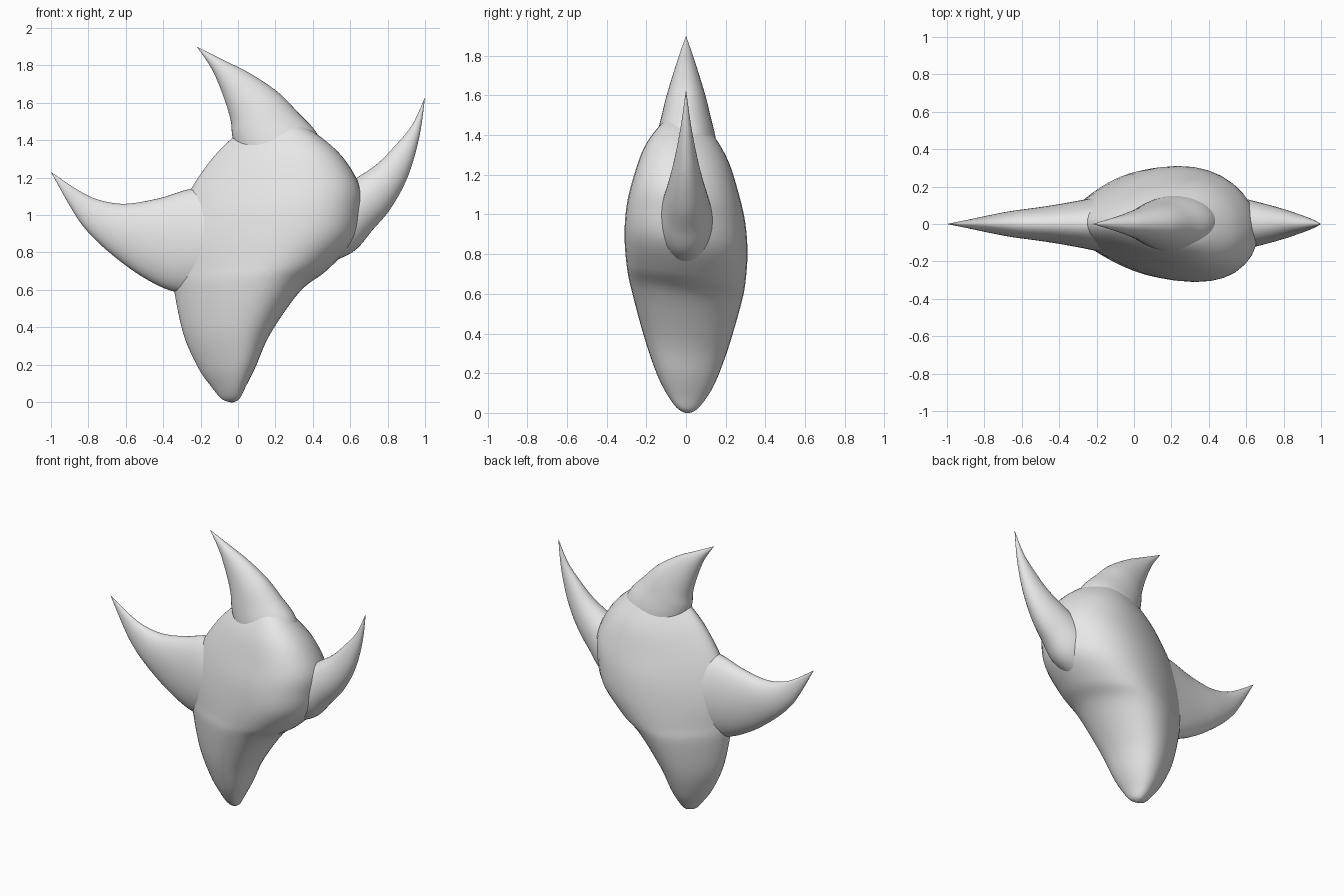
import bpy
import bmesh
import math

STEPS = 6    # rings between two sections
SIDES = 40   # points around each ring

cube = bpy.data.objects.get("Cube")
if cube:
    bpy.data.objects.remove(cube, do_unlink=True)

grey = bpy.data.materials.new("plain_grey")
grey.use_nodes = True
grey.diffuse_color = (0.8, 0.8, 0.8, 1)
grey.node_tree.nodes["Principled BSDF"].inputs["Base Color"].default_value = (0.8, 0.8, 0.8, 1)


def smooth_sections(rows):
    """Fill in rings between the given sections along a smooth curve."""
    result = []
    last = len(rows) - 1
    for i in range(last):
        before, start, end, after = (rows[max(i - 1, 0)], rows[i],
                                     rows[i + 1], rows[min(i + 2, last)])
        for step in range(STEPS):
            t = step / STEPS
            result.append([
                b + 0.5 * t * (c - a + t * (2 * a - 5 * b + 4 * c - d
                                            + t * (3 * (b - c) + d - a)))
                for a, b, c, d in zip(before, start, end, after)])
    result.append(rows[last])
    return result


def loft(name, rows, egg=0.0, lean=0.0):
    """Skin oval rings; each row is edge A (x, z), edge B (x, z), half depth."""
    bm = bmesh.new()
    rings = []
    for xa, za, xb, zb, depth in smooth_sections(rows):
        ring = []
        for k in range(SIDES):
            angle = math.tau * k / SIDES
            side = math.cos(angle)
            y = max(depth, 0) * math.sin(angle) * (1 + egg * side)
            x = (xa + xb) / 2 + (xb - xa) / 2 * side - lean * y
            z = (za + zb) / 2 + (zb - za) / 2 * side - lean * y
            ring.append(bm.verts.new((x, y, z)))
        rings.append(ring)
    for low, high in zip(rings, rings[1:]):
        for k in range(SIDES):
            n = (k + 1) % SIDES
            bm.faces.new((low[k], low[n], high[n], high[k]))
    bm.faces.new(rings[0])
    bm.faces.new(rings[-1])
    bmesh.ops.remove_doubles(bm, verts=bm.verts, dist=0.0005)
    bmesh.ops.recalc_face_normals(bm, faces=bm.faces)
    mesh = bpy.data.meshes.new(name)
    bm.to_mesh(mesh)
    bm.free()
    mesh.materials.append(grey)
    obj = bpy.data.objects.new(name, mesh)
    bpy.context.collection.objects.link(obj)
    bpy.ops.object.select_all(action="DESELECT")
    obj.select_set(True)
    bpy.context.view_layer.objects.active = obj
    bpy.ops.object.shade_smooth_by_angle(angle=math.radians(50))
    return obj


# Plump body, tapering to a blunt foot: height, right edge, left edge, depth
body = [
    (0, -0.05, -0.02, 0.01),
    (0.02, -0.09, 0.01, 0.045),
    (0.08, -0.14, 0.04, 0.09),
    (0.18, -0.21, 0.09, 0.14),
    (0.36, -0.29, 0.17, 0.2),
    (0.59, -0.34, 0.33, 0.26),
    (0.7, -0.35, 0.47, 0.28),
    (0.85, -0.35, 0.61, 0.29),
    (1, -0.31, 0.65, 0.28),
    (1.14, -0.25, 0.65, 0.25),
    (1.3, -0.14, 0.56, 0.2),
    (1.42, -0.02, 0.43, 0.13),
    (1.48, 0.08, 0.32, 0.07),
    (1.5, 0.18, 0.22, 0.01),
]
loft("body", [(xa, z, xb, z, d) for z, xa, xb, d in body], egg=0.4, lean=0.15)

# Curved horns, each from its tip to a root inside the body
loft("top_horn", [
    (-0.22, 1.9, -0.22, 1.9, 0),
    (-0.14, 1.78, -0.06, 1.82, 0.035),
    (-0.08, 1.64, 0.06, 1.76, 0.065),
    (-0.04, 1.51, 0.21, 1.66, 0.1),
    (-0.03, 1.42, 0.32, 1.55, 0.125),
    (0, 1.32, 0.42, 1.44, 0.15),
    (0.06, 1.2, 0.48, 1.3, 0.16),
])
loft("right_horn", [
    (-1, 1.23, -1, 1.23, 0),
    (-0.85, 1.13, -0.9, 1.05, 0.025),
    (-0.74, 1.08, -0.82, 0.93, 0.045),
    (-0.6, 1.06, -0.7, 0.81, 0.07),
    (-0.42, 1.09, -0.52, 0.675, 0.095),
    (-0.25, 1.14, -0.34, 0.59, 0.125),
    (-0.1, 1.14, -0.15, 0.58, 0.16),
    (0.05, 1.1, 0.05, 0.65, 0.19),
])
loft("left_horn", [
    (1, 1.63, 1, 1.63, 0),
    (0.93, 1.48, 0.97, 1.42, 0.025),
    (0.83, 1.36, 0.91, 1.21, 0.055),
    (0.74, 1.27, 0.82, 1.04, 0.085),
    (0.62, 1.19, 0.72, 0.92, 0.115),
    (0.5, 1.12, 0.61, 0.8, 0.14),
    (0.34, 1.05, 0.42, 0.72, 0.15),
])
